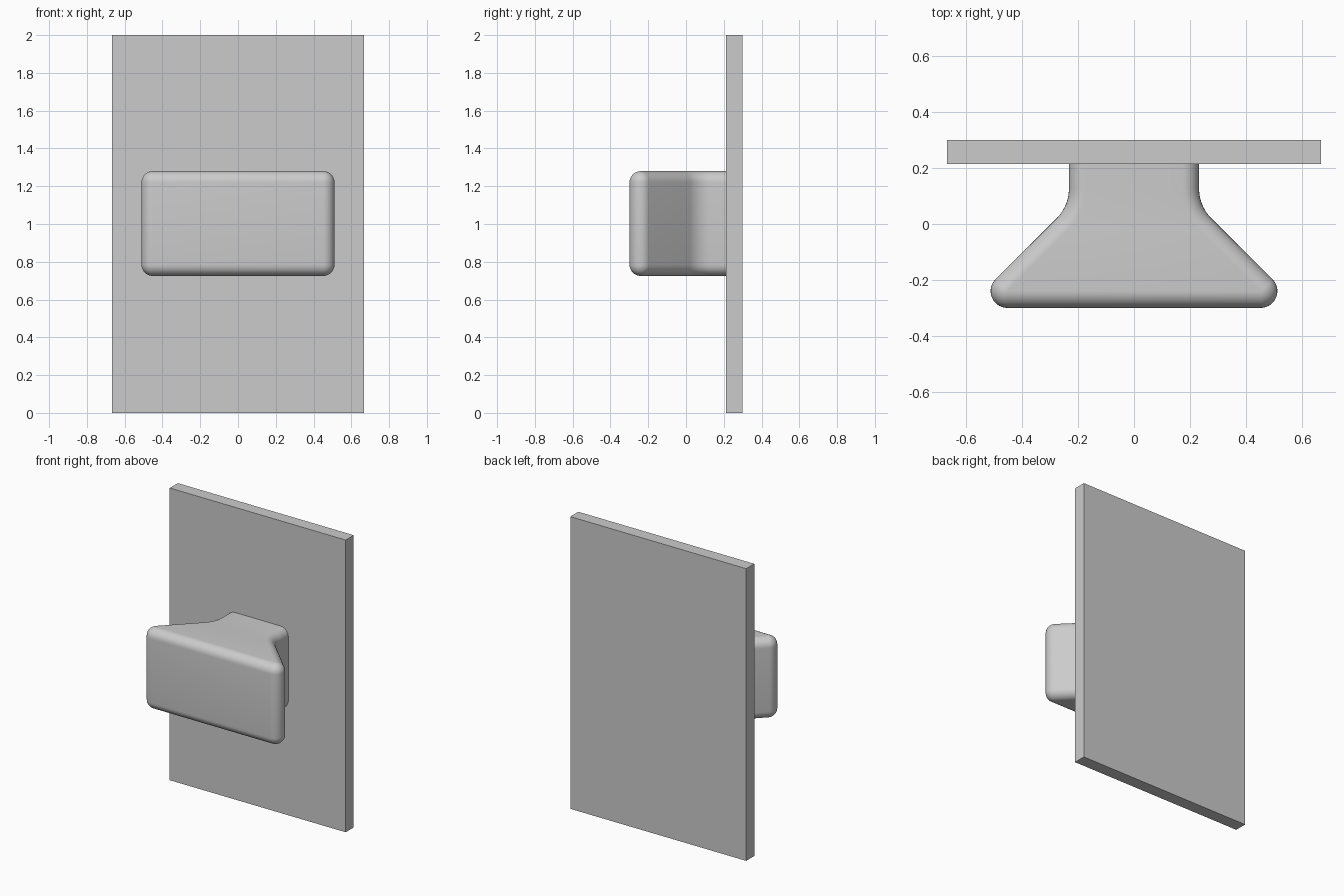
import bpy, bmesh, math

cube = bpy.data.objects.get("Cube")
if cube:
    bpy.data.objects.remove(cube, do_unlink=True)

grey = bpy.data.materials.new("light_grey")
grey.use_nodes = True
colour = (0.6, 0.6, 0.6, 1)
grey.diffuse_color = colour
grey.node_tree.nodes["Principled BSDF"].inputs["Base Color"].default_value = colour


def finish(name, bm):
    bmesh.ops.remove_doubles(bm, verts=bm.verts, dist=0.0002)
    bmesh.ops.recalc_face_normals(bm, faces=bm.faces)
    mesh = bpy.data.meshes.new(name)
    bm.to_mesh(mesh)
    bm.free()
    mesh.materials.append(grey)
    obj = bpy.data.objects.new(name, mesh)
    bpy.context.collection.objects.link(obj)
    return obj


def arc(cx, cy, radius, start, end, steps):
    angles = [math.radians(start + (end - start) * i / steps) for i in range(steps + 1)]
    return [(cx + radius * math.cos(a), cy + radius * math.sin(a)) for a in angles]


# Backplate: thin upright slab
bm = bmesh.new()
bmesh.ops.create_cube(bm, size=1)
bmesh.ops.scale(bm, vec=(1.332, 0.087, 2), verts=bm.verts)
bmesh.ops.translate(bm, vec=(0, 0.2565, 1), verts=bm.verts)
finish("backplate", bm)

# Knob: flared outline with rounded tips and a coved neck, lofted with round rims
ROUND, COVE, NECK, BACK = 0.06, 0.15, 0.232, 0.23
BOTTOM, TOP = 0.725, 1.28


def outline(inset):
    half = arc(0.451, -0.239, ROUND - inset, -90, 45, 14)
    half += arc(NECK + COVE, 0.126, COVE + inset, 225, 180, 10)
    half.append((NECK - inset, BACK))
    return half + [(-x, y) for x, y in reversed(half)]


levels = []
for z, side in ((BOTTOM + ROUND, -1), (TOP - ROUND, 1)):
    rim = [(ROUND * (1 - math.cos(a)), z + side * ROUND * math.sin(a))
           for a in (math.pi / 2 * i / 8 for i in range(9))]
    levels += rim[::-1] if side < 0 else rim

bm = bmesh.new()
rings = [[bm.verts.new((x, y, z)) for x, y in outline(inset)] for inset, z in levels]
for low, high in zip(rings, rings[1:]):
    for i in range(len(low)):
        j = (i + 1) % len(low)
        bm.faces.new((low[i], low[j], high[j], high[i]))
bm.faces.new(rings[0][::-1])
bm.faces.new(rings[-1])
knob = finish("knob", bm)

bpy.ops.object.select_all(action="DESELECT")
knob.select_set(True)
bpy.context.view_layer.objects.active = knob
bpy.ops.object.shade_smooth_by_angle(angle=math.radians(30))
